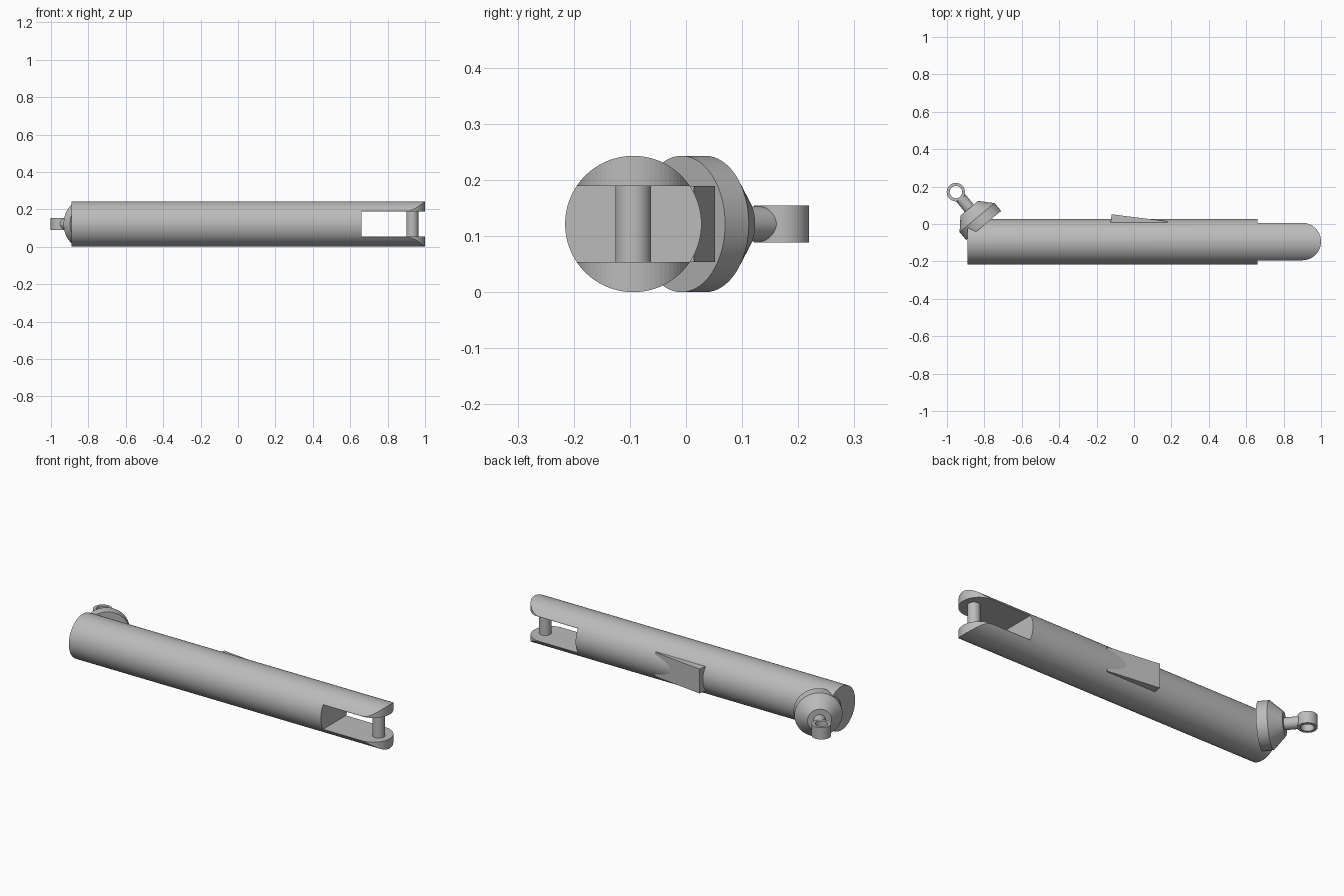
import bpy, bmesh, math
from mathutils import Matrix, Vector

old = bpy.data.objects.get("Cube")
if old:
    bpy.data.objects.remove(old, do_unlink=True)

grey = bpy.data.materials.new("plain grey")
grey.use_nodes = True
grey.diffuse_color = (0.5, 0.5, 0.5, 1)
grey.node_tree.nodes["Principled BSDF"].inputs["Base Color"].default_value = (0.5, 0.5, 0.5, 1)

R = 0.1215            # main tube radius
CY, CZ = -0.094, R    # main tube axis
SLOT = 0.0675         # half height of the fork slot


def finish(name, bm, cutter=False):
    bmesh.ops.recalc_face_normals(bm, faces=bm.faces)
    mesh = bpy.data.meshes.new(name)
    bm.to_mesh(mesh)
    bm.free()
    ob = bpy.data.objects.new(name, mesh)
    bpy.context.collection.objects.link(ob)
    mesh.materials.append(grey)
    if cutter:
        ob.hide_render = True
        ob.hide_set(True)
    return ob


def lathe(name, profile, origin, axis, closed=False, steps=64):
    """Turn (radius, height) points around an axis."""
    bm = bmesh.new()
    rings = []
    for r, h in profile:
        rings.append([bm.verts.new((r * math.cos(a), r * math.sin(a), h))
                      for a in (math.tau * i / steps for i in range(steps))])
    pairs = list(zip(rings, rings[1:]))
    if closed:
        pairs.append((rings[-1], rings[0]))
    else:
        bm.faces.new(rings[0])
        bm.faces.new(rings[-1])
    for a, b in pairs:
        for i in range(steps):
            j = (i + 1) % steps
            bm.faces.new((a[i], a[j], b[j], b[i]))
    turn = Vector(axis).to_track_quat('Z', 'Y').to_matrix().to_4x4()
    bm.transform(Matrix.Translation(origin) @ turn)
    return finish(name, bm)


def prism(name, outline, z0, z1, cutter=False):
    """Extrude a plan outline upward."""
    bm = bmesh.new()
    face = bm.faces.new([bm.verts.new((x, y, z0)) for x, y in outline])
    top = bmesh.ops.extrude_face_region(bm, geom=[face])["geom"]
    bmesh.ops.translate(bm, vec=(0, 0, z1 - z0),
                        verts=[v for v in top if isinstance(v, bmesh.types.BMVert)])
    return finish(name, bm, cutter)


def boolean(ob, other, operation):
    mod = ob.modifiers.new(operation.title(), 'BOOLEAN')
    mod.object, mod.operation, mod.solver = other, operation, 'EXACT'


# Main tube with a slotted, rounded fork
tube = lathe("main_tube", [(R, 0), (R, 1.89)], (-0.89, CY, CZ), (1, 0, 0), steps=96)
nose = [(0.9 + 0.1 * math.cos(a), CY + 0.1 * math.sin(a))
        for a in (math.pi * (i / 32 - 0.5) for i in range(33))]
plan = ([(-1.1, CY - 0.2), (0.66, CY - 0.2), (0.66, CY - 0.1)] + nose
        + [(0.66, CY + 0.1), (0.66, CY + 0.2), (-1.1, CY + 0.2)])
boolean(tube, prism("plan_trim", plan, -0.1, 0.4, True), 'INTERSECT')
slot = [(0.66, CY - 0.3), (1.2, CY - 0.3), (1.2, CY + 0.3), (0.66, CY + 0.3)]
boolean(tube, prism("slot_cutter", slot, CZ - SLOT, CZ + SLOT, True), 'DIFFERENCE')

# Cross pin in the fork
pin = lathe("fork_pin", [(0.032, -SLOT - 0.005), (0.032, SLOT + 0.005)],
            (0.932, CY, CZ), (0, 0, 1))

# Tapered catch on the back
prism("catch_wedge", [(-0.12, 0.052), (0.18, 0.014), (0.18, -0.03), (-0.13, -0.03)],
      CZ - SLOT, CZ + SLOT)

# Angled end cap with rod and eye ring
axis = Vector((-0.64, 0.77, 0)).normalized()
base = Vector((-0.804, -0.008, CZ))
cap = lathe("end_cap", [(R, 0), (R, 0.055), (0.061, 0.12)], base, axis)
rod = lathe("eye_rod", [(0.031, 0.11), (0.031, 0.196)], base, axis)
eye = lathe("eye_ring", [(0.049, -0.033), (0.049, 0.033), (0.033, 0.033), (0.033, -0.033)],
            base + axis * 0.232, (0, 0, 1), closed=True)

# Smooth round surfaces, keep edges crisp
bpy.ops.object.select_all(action='DESELECT')
for ob in (tube, pin, cap, rod, eye):
    ob.select_set(True)
bpy.context.view_layer.objects.active = tube
bpy.ops.object.shade_smooth_by_angle(angle=math.radians(30))
